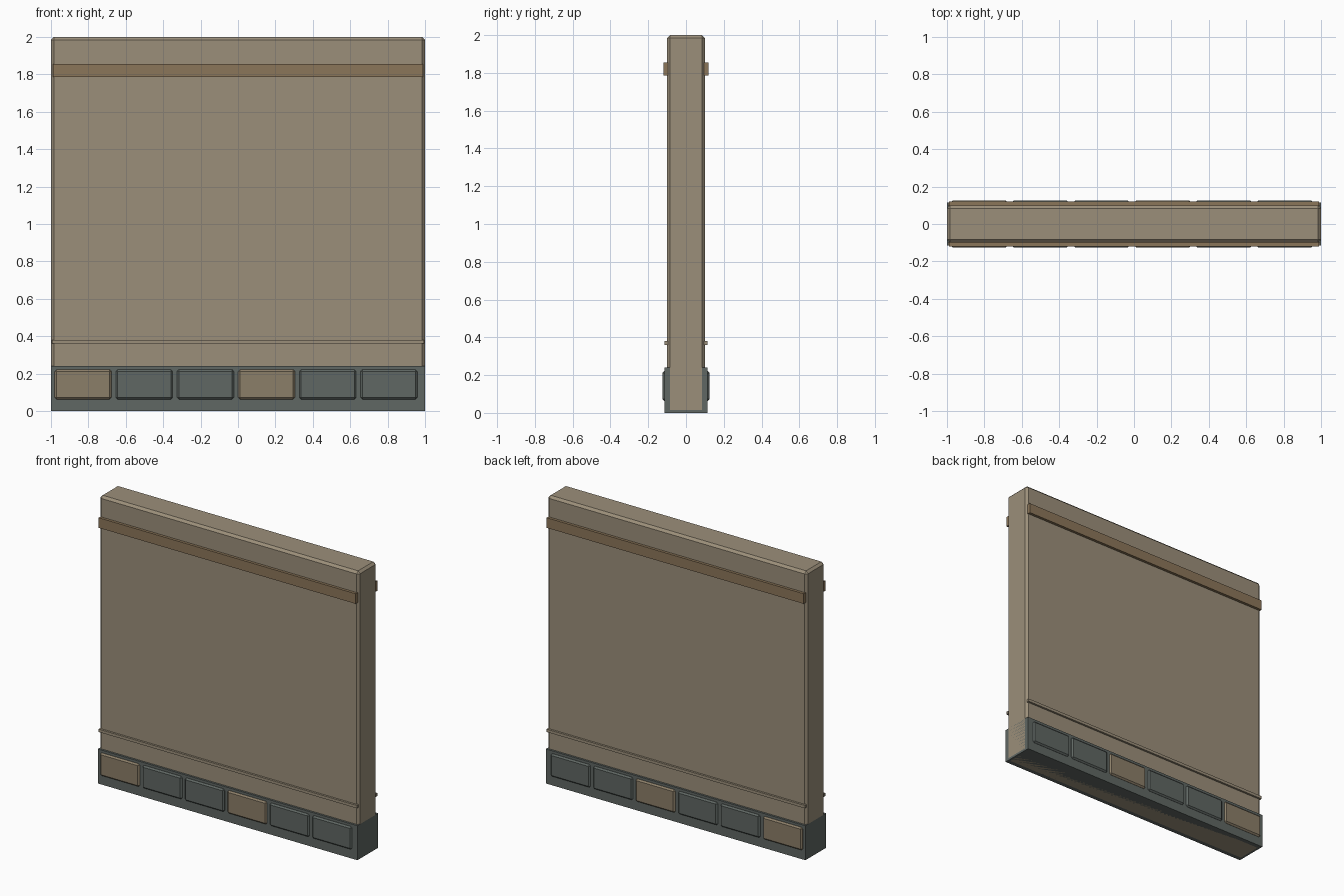
import bpy

if "Cube" in bpy.data.objects:
    bpy.data.objects.remove(bpy.data.objects["Cube"])


def mat(name, rgb):
    m = bpy.data.materials.new(name)
    m.diffuse_color = (*rgb, 1)
    m.use_nodes = True
    m.node_tree.nodes["Principled BSDF"].inputs["Base Color"].default_value = m.diffuse_color
    return m


plaster = mat("plaster", (0.33, 0.275, 0.195))
wood = mat("wood", (0.26, 0.18, 0.10))
stone = mat("stone", (0.115, 0.135, 0.125))
tan_stone = mat("tan_stone", (0.26, 0.21, 0.14))


def box(name, lo, hi, material, bevel=0, segments=1):
    bpy.ops.mesh.primitive_cube_add(size=1, location=[(a + b) / 2 for a, b in zip(lo, hi)])
    ob = bpy.context.object
    ob.name = name
    ob.scale = [b - a for a, b in zip(lo, hi)]
    bpy.ops.object.transform_apply(location=False, rotation=False, scale=True)
    ob.data.materials.append(material)
    if bevel:
        mod = ob.modifiers.new("bevel", 'BEVEL')
        mod.width = bevel
        mod.segments = segments
    return ob


# Main wall slab and stone plinth
box("wall_panel", (-1, -0.1, 0), (1, 0.1, 2), plaster, 0.016)
box("plinth", (-1, -0.114, 0), (1, 0.114, 0.24), stone)

# Trim and facing stones, repeated on both faces
for side, s in (("front", -1), ("back", 1)):
    def facing(name, x0, x1, y0, y1, z0, z1, material, bevel=0):
        ys = sorted((s * y0, s * y1))
        return box(f"{side}_{name}", (x0, ys[0], z0), (x1, ys[1], z1), material, bevel)

    facing("upper_rail", -0.99, 0.99, 0.095, 0.119, 1.785, 1.855, wood)
    facing("lower_bead", -0.995, 0.995, 0.095, 0.114, 0.36, 0.38, plaster)
    for i in range(6):
        x = -0.828 + i * 0.327
        facing(f"base_stone_{i + 1}", x - 0.152, x + 0.152, 0.089, 0.125, 0.063, 0.222,
               tan_stone if i % 3 == 0 else stone, 0.01)
